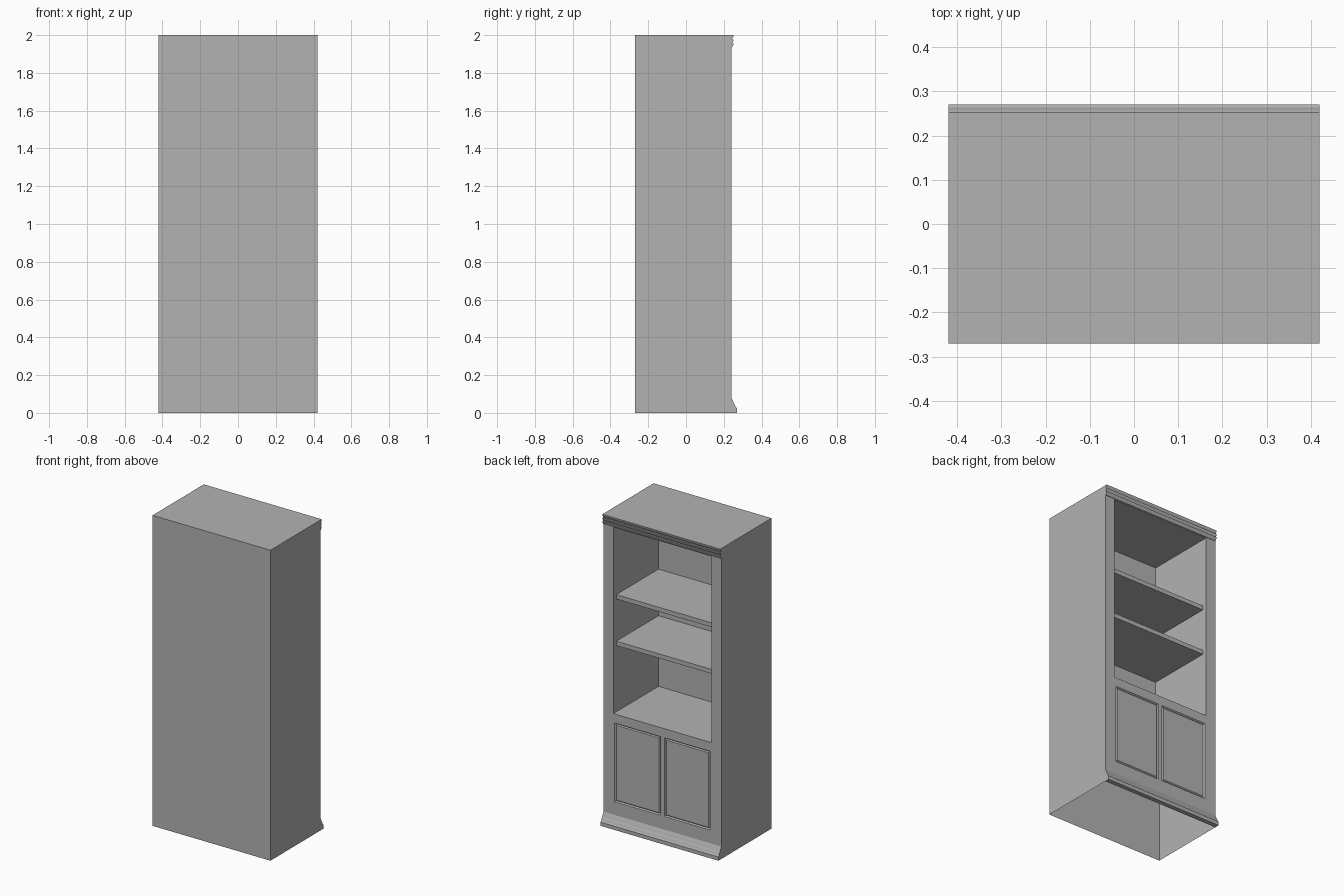
import bpy, bmesh, math
from mathutils import Vector

cube = bpy.data.objects.get("Cube")
if cube:
    bpy.data.objects.remove(cube)

HALF_W, BACK, FACE, TOP = 0.42, -0.27, 0.24, 2.0
OPEN_X, OPEN_LOW, OPEN_HIGH, CAVITY_BACK = 0.35, 0.73, 1.93, -0.22

mat = bpy.data.materials.new("plain_grey")
mat.use_nodes = True
grey = (0.45, 0.45, 0.45, 1)
mat.diffuse_color = grey
mat.node_tree.nodes["Principled BSDF"].inputs["Base Color"].default_value = grey


def finish(name, bm):
    mesh = bpy.data.meshes.new(name)
    bm.to_mesh(mesh)
    bm.free()
    mesh.materials.append(mat)
    obj = bpy.data.objects.new(name, mesh)
    bpy.context.collection.objects.link(obj)
    return obj


def box(name, low, high, drop=(), inward=False):
    """Box between two corners, without the faces whose normals are in drop."""
    bm = bmesh.new()
    bmesh.ops.create_cube(bm, size=1)
    low, high = Vector(low), Vector(high)
    for v in bm.verts:
        v.co = (low + high) / 2 + v.co * (high - low)
    bm.normal_update()
    gone = [f for f in bm.faces if any(f.normal.dot(Vector(d)) > 0.9 for d in drop)]
    bmesh.ops.delete(bm, geom=gone, context='FACES')
    if inward:
        bmesh.ops.reverse_faces(bm, faces=bm.faces[:])
    return finish(name, bm)


def moulding(name, profile):
    """Profile of (y, z) points run along the full width."""
    bm = bmesh.new()
    face = bm.faces.new([bm.verts.new((-HALF_W, y, z)) for y, z in profile])
    ext = bmesh.ops.extrude_face_region(bm, geom=[face], use_keep_orig=True)
    moved = [g for g in ext["geom"] if isinstance(g, bmesh.types.BMVert)]
    bmesh.ops.translate(bm, verts=moved, vec=(2 * HALF_W, 0, 0))
    bmesh.ops.recalc_face_normals(bm, faces=bm.faces[:])
    return finish(name, bm)


# Carcass, open below and on the display side
OUT, DOWN = (0, 1, 0), (0, 0, -1)
box("carcass", (-HALF_W, BACK, 0), (HALF_W, FACE, TOP), drop=(OUT, DOWN))

# Display compartment lining and its shelves
box("compartment", (-OPEN_X, CAVITY_BACK, OPEN_LOW), (OPEN_X, FACE, OPEN_HIGH),
    drop=(OUT,), inward=True)
for name, z in (("lower_shelf", 1.185), ("upper_shelf", 1.485)):
    box(name, (-OPEN_X, CAVITY_BACK, z - 0.028), (OPEN_X, FACE - 0.03, z))

# Face frame with the opening left out and two grooved doors
xs = [-HALF_W, -OPEN_X, -0.34, -0.014, 0.014, 0.34, OPEN_X, HALF_W]
zs = [0, 0.165, 0.672, OPEN_LOW, OPEN_HIGH, TOP]
bm = bmesh.new()
grid = [[bm.verts.new((x, FACE, z)) for x in xs] for z in zs]
doors = []
for r in range(len(zs) - 1):
    for c in range(len(xs) - 1):
        if zs[r] == OPEN_LOW and 0 < c < len(xs) - 2:
            continue
        face = bm.faces.new((grid[r][c], grid[r + 1][c],
                             grid[r + 1][c + 1], grid[r][c + 1]))
        if r == 1 and c in (2, 4):
            doors.append(face)
bm.normal_update()
for depth in (-0.008, 0.006):
    bmesh.ops.inset_individual(bm, faces=doors, thickness=0.009, depth=depth)
finish("face_frame_and_doors", bm)

# Ribbed crown moulding
ribs, steps, height = 3, 4, 0.066
crown = [(FACE, TOP), (FACE + 0.012, TOP)]
for i in range(ribs):
    for s in range(1, steps + 1):
        t = s / steps
        crown.append((FACE + 0.003 + 0.009 * math.cos(t * math.pi / 2),
                      TOP - (i + t) * height / ribs))
    if i < ribs - 1:
        crown.append((FACE + 0.012, TOP - (i + 1) * height / ribs - 0.001))
crown.append((FACE, TOP - height))
moulding("crown_moulding", crown)

# Flared base moulding
moulding("base_moulding", [(FACE, 0), (0.27, 0), (0.27, 0.024), (0.264, 0.03),
                           (0.258, 0.044), (0.253, 0.052), (0.246, 0.068),
                           (FACE, 0.08)])
